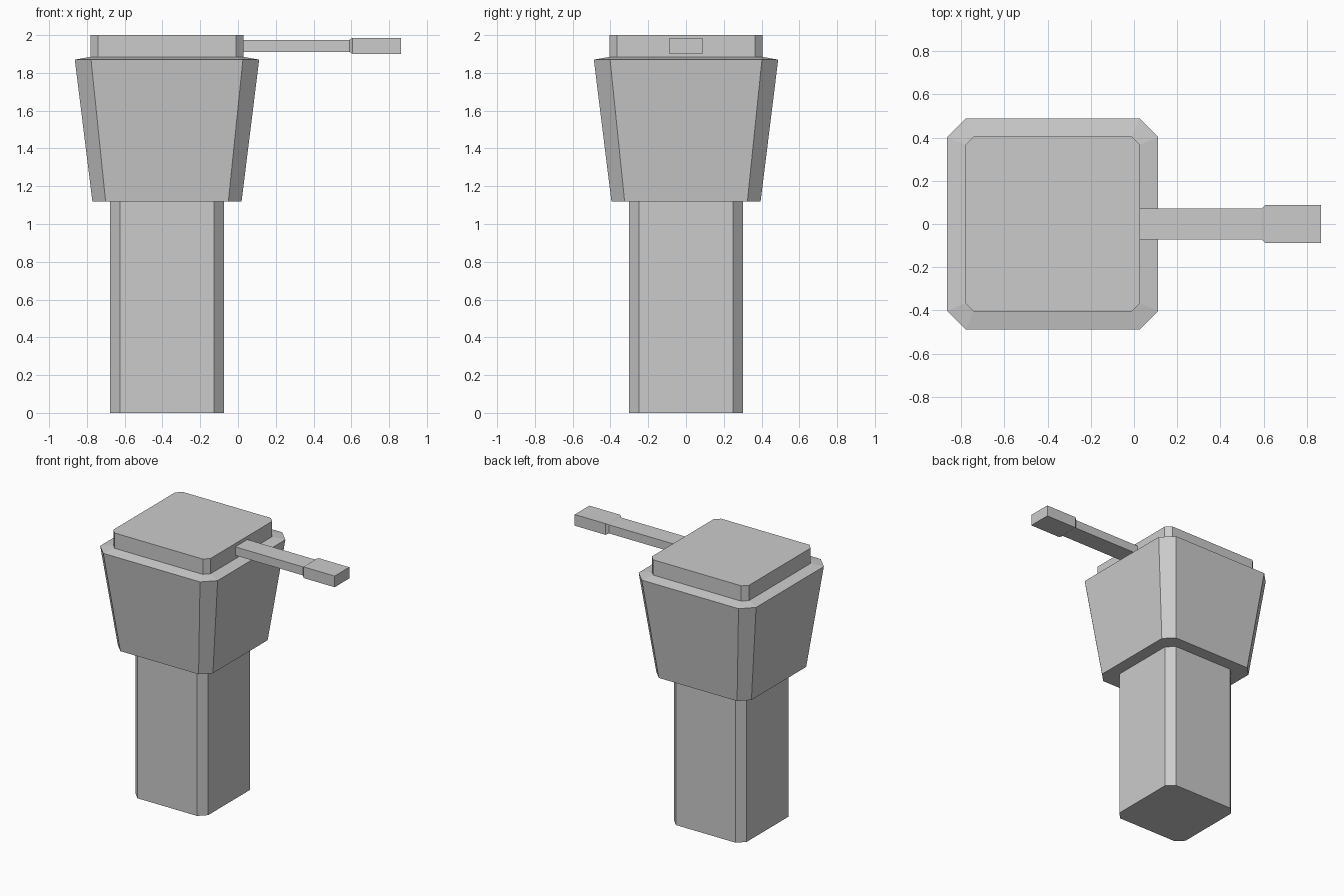
import bpy
import bmesh
from mathutils import Matrix, Vector

cube = bpy.data.objects.get("Cube")
if cube:
    bpy.data.objects.remove(cube, do_unlink=True)

# Single plain grey for every part
grey = bpy.data.materials.new("plain grey")
grey.use_nodes = True
colour = (0.6, 0.6, 0.6, 1.0)
grey.diffuse_color = colour
grey.node_tree.nodes["Principled BSDF"].inputs["Base Color"].default_value = colour


def loft(name, sections, origin=(0, 0, 0), along_x=False):
    """Closed solid through (height, half_a, half_b, chamfer) sections."""
    bm = bmesh.new()
    rings = []
    for height, a, b, c in sections:
        if c:
            ring = [(a, c - b), (a, b - c), (a - c, b), (c - a, b),
                    (-a, b - c), (-a, c - b), (c - a, -b), (a - c, -b)]
        else:
            ring = [(a, -b), (a, b), (-a, b), (-a, -b)]
        rings.append([bm.verts.new((height, u, v) if along_x else (u, v, height))
                      for u, v in ring])
    for low, high in zip(rings, rings[1:]):
        for i in range(len(low)):
            j = (i + 1) % len(low)
            bm.faces.new((low[i], low[j], high[j], high[i]))
    bm.faces.new(rings[0][::-1])
    bm.faces.new(rings[-1])
    bmesh.ops.recalc_face_normals(bm, faces=bm.faces)
    bmesh.ops.transform(bm, matrix=Matrix.Translation(Vector(origin)), verts=bm.verts)
    mesh = bpy.data.meshes.new(name)
    bm.to_mesh(mesh)
    bm.free()
    mesh.materials.append(grey)
    obj = bpy.data.objects.new(name, mesh)
    bpy.context.collection.objects.link(obj)
    return obj


body = (-0.376, 0, 0)
lever = (0, 0, 1.943)

# Chamfered square column
loft("column", [(0, 0.302, 0.302, 0.054), (1.12, 0.302, 0.302, 0.054)], body)

# Flared head with a shallow sloping shoulder
loft("flared_head", [(1.12, 0.395, 0.395, 0.07), (1.87, 0.488, 0.488, 0.086),
                     (1.885, 0.404, 0.404, 0.038)], body)

# Flat cap
loft("cap", [(1.88, 0.404, 0.404, 0.038), (2.0, 0.404, 0.404, 0.038)], body)

# Side lever and its thicker grip
loft("lever_arm", [(0.02, 0.072, 0.032, 0), (0.6, 0.072, 0.032, 0)], lever, along_x=True)
loft("lever_grip", [(0.59, 0.072, 0.032, 0), (0.606, 0.087, 0.042, 0),
                    (0.864, 0.087, 0.042, 0)], lever, along_x=True)
